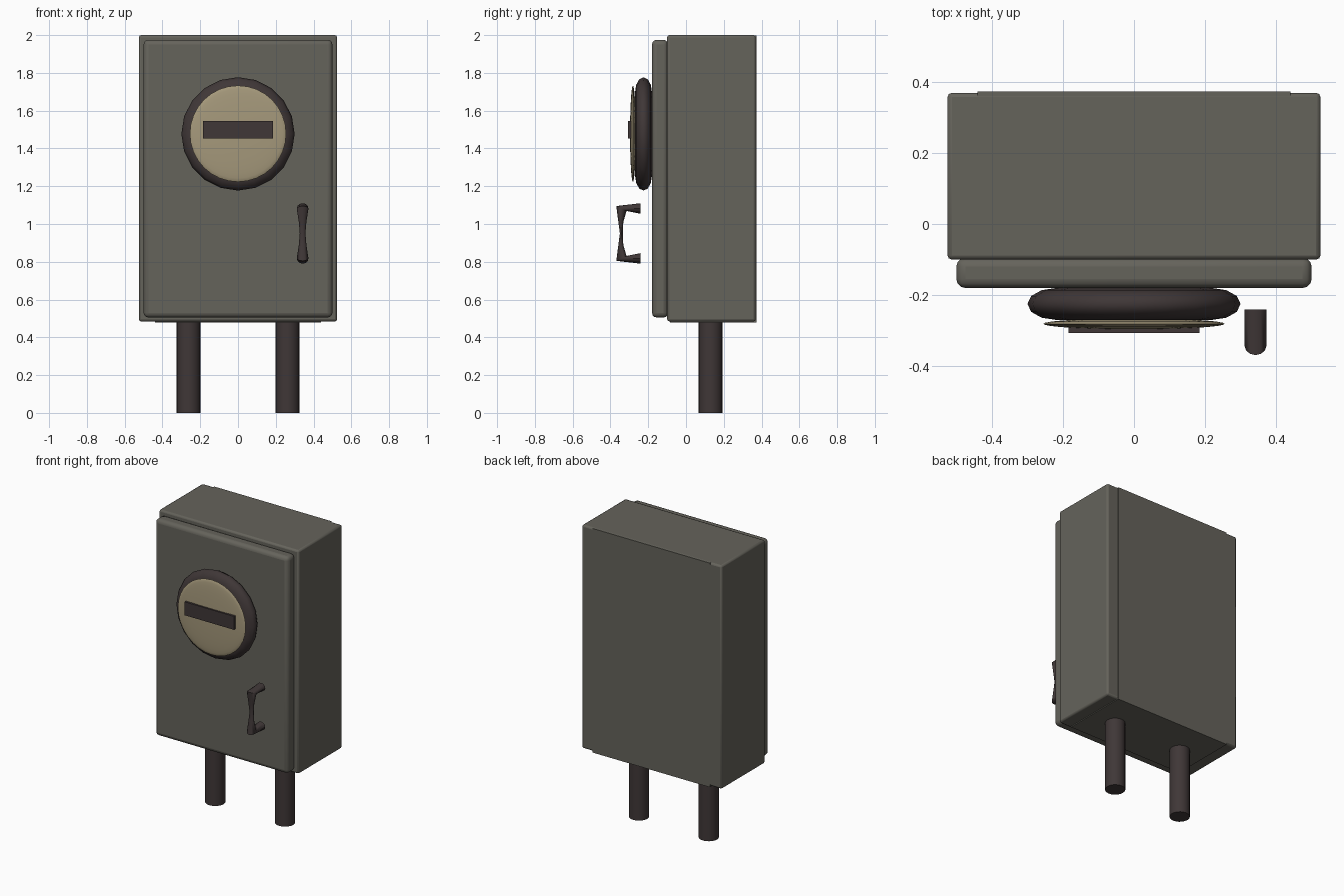
import bpy, bmesh, math

cube = bpy.data.objects.get("Cube")
if cube:
    bpy.data.objects.remove(cube, do_unlink=True)


def material(name, rgb):
    m = bpy.data.materials.new(name)
    m.use_nodes = True
    m.diffuse_color = (*rgb, 1)
    m.node_tree.nodes["Principled BSDF"].inputs["Base Color"].default_value = (*rgb, 1)
    return m


GREY = material("cabinet_grey", (0.13, 0.125, 0.105))
DARK = material("dark_metal", (0.05, 0.038, 0.038))
CREAM = material("dial_cream", (0.38, 0.32, 0.2))


def finish(name, mat, smooth=True, angle=40):
    ob = bpy.context.object
    ob.name = name
    ob.data.materials.append(mat)
    bpy.ops.object.transform_apply(location=False, rotation=True, scale=True)
    if smooth:
        bpy.ops.object.shade_smooth_by_angle(angle=math.radians(angle))
    return ob


def box(name, mat, x, y, z, bevel=0, segments=2):
    """Box spanning -x..x and the given y and z ranges."""
    bpy.ops.mesh.primitive_cube_add(size=1, location=(0, sum(y) / 2, sum(z) / 2))
    bpy.context.object.scale = (2 * x, y[1] - y[0], z[1] - z[0])
    ob = finish(name, mat, bevel > 0)
    if bevel:
        mod = ob.modifiers.new("rounded_edges", 'BEVEL')
        mod.width, mod.segments = bevel, segments
    return ob


# Cabinet shell, with its slightly raised back and bottom panel
box("cabinet_body", GREY, 0.525, (-0.1, 0.369), (0.484, 2.0), 0.012)
box("cabinet_back_panel", GREY, 0.44, (-0.085, 0.373), (0.478, 1.999))
box("door", GREY, 0.5, (-0.18, -0.095), (0.505, 1.975), 0.025, 3)

# Legs
for side, x in (("left", 0.262), ("right", -0.262)):
    bpy.ops.mesh.primitive_cylinder_add(vertices=20, radius=0.063, depth=0.52,
                                        location=(x, 0.13, 0.26))
    finish(side + "_leg", DARK)

# Round gauge: flattened ring, domed dial and bar
FACING = (math.pi / 2, 0, 0)
bpy.ops.mesh.primitive_torus_add(major_radius=0.22, minor_radius=0.08, major_segments=20,
                                 minor_segments=12, location=(0, -0.225, 1.477), rotation=FACING)
bpy.context.object.scale.z = 0.56
finish("gauge_ring", DARK, angle=70)

bpy.ops.mesh.primitive_uv_sphere_add(segments=32, ring_count=16, radius=0.255,
                                     location=(0, -0.281, 1.478), rotation=FACING)
bpy.context.object.scale.z = 0.06
finish("gauge_dial", CREAM)
box("gauge_bar", DARK, 0.185, (-0.307, -0.285), (1.453, 1.544))

# Handle: elliptical sections (y, z offset, half axis y, half axis z, half width)
half = [(-0.24, 0.132, 0, 0.028, 0.031),
        (-0.342, 0.132, -0.027, 0.013, 0.031),
        (-0.345, 0.06, -0.013, 0, 0.02)]
middle = [(-0.342, 0, -0.008, 0, 0.015)]
sections = half + middle + [(y, -z, v, -w, r) for y, z, v, w, r in reversed(half)]
SIDES = 12
bm = bmesh.new()
rings = []
for y, z, v, w, r in sections:
    ring = []
    for i in range(SIDES):
        a = math.tau * i / SIDES
        c, s = math.cos(a), math.sin(a)
        ring.append(bm.verts.new((0.342 + r * s, y + v * c, 0.95 + z + w * c)))
    rings.append(ring)
for a, b in zip(rings, rings[1:]):
    for i in range(SIDES):
        j = (i + 1) % SIDES
        bm.faces.new((a[i], a[j], b[j], b[i]))
bm.faces.new(rings[0])
bm.faces.new(rings[-1])
bmesh.ops.recalc_face_normals(bm, faces=bm.faces)
mesh = bpy.data.meshes.new("handle")
bm.to_mesh(mesh)
bm.free()
handle = bpy.data.objects.new("handle", mesh)
bpy.context.collection.objects.link(handle)
bpy.ops.object.select_all(action='DESELECT')
handle.select_set(True)
bpy.context.view_layer.objects.active = handle
finish("handle", DARK)
